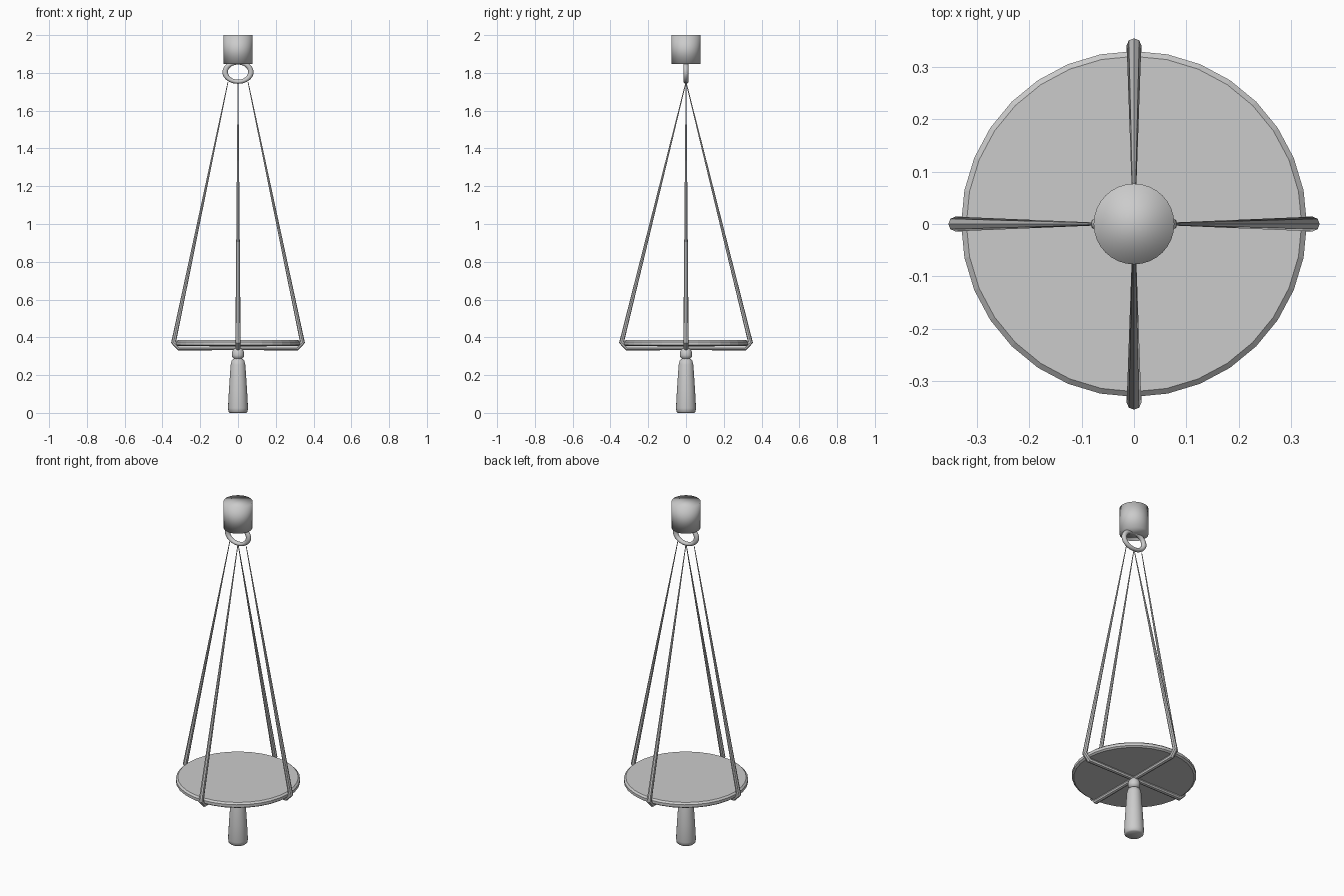
import bpy
import math
from mathutils import Vector

cube = bpy.data.objects.get("Cube")
if cube:
    bpy.data.objects.remove(cube, do_unlink=True)

GREY = (0.6, 0.6, 0.6, 1.0)
grey = bpy.data.materials.new("light_grey")
grey.use_nodes = True
grey.diffuse_color = GREY
grey.node_tree.nodes["Principled BSDF"].inputs["Base Color"].default_value = GREY


def lathe(name, profile, sides):
    """Closed solid turned about z from (radius, height) points, bottom to top."""
    verts, faces = [], []
    for r, z in profile:
        for i in range(sides):
            a = 2 * math.pi * i / sides
            verts.append((r * math.cos(a), r * math.sin(a), z))
    for k in range(len(profile) - 1):
        for i in range(sides):
            j = (i + 1) % sides
            a, b = k * sides, (k + 1) * sides
            faces.append((a + i, a + j, b + j, b + i))
    faces.append(tuple(reversed(range(sides))))
    faces.append(tuple(range(len(verts) - sides, len(verts))))
    mesh = bpy.data.meshes.new(name)
    mesh.from_pydata(verts, [], faces)
    mesh.materials.append(grey)
    obj = bpy.data.objects.new(name, mesh)
    bpy.context.collection.objects.link(obj)
    return obj


def select(obj):
    bpy.ops.object.select_all(action="DESELECT")
    obj.select_set(True)
    bpy.context.view_layer.objects.active = obj


def smooth(obj, angle=None):
    select(obj)
    if angle is None:
        bpy.ops.object.shade_smooth()
    else:
        bpy.ops.object.shade_smooth_by_angle(angle=math.radians(angle))


def cord(name, angle, top_reach):
    """Tapered cord from the ring, round the plate edge, to the centre below."""
    path = [(top_reach, 1.752, 0.002), (0.341, 0.374, 0.014),
            (0.312, 0.344, 0.014), (0, 0.344, 0.012)]
    curve = bpy.data.curves.new(name, "CURVE")
    curve.dimensions = "3D"
    curve.bevel_depth = 1.0
    curve.bevel_resolution = 2
    curve.use_fill_caps = True
    spline = curve.splines.new("POLY")
    spline.points.add(len(path) - 1)
    for point, (r, z, thickness) in zip(spline.points, path):
        point.co = (r * math.cos(angle), r * math.sin(angle), z, 1)
        point.radius = thickness
    curve.materials.append(grey)
    obj = bpy.data.objects.new(name, curve)
    bpy.context.collection.objects.link(obj)
    select(obj)
    bpy.ops.object.convert(target="MESH")
    smooth(bpy.context.object, 40)


# Ceiling cap
smooth(lathe("ceiling_cap", [(0.077, 1.846), (0.077, 2.0)], 32))

# Hanging ring, slightly flattened
bpy.ops.mesh.primitive_torus_add(major_segments=40, minor_segments=12,
                                 major_radius=0.068, minor_radius=0.0145,
                                 location=(0, 0, 1.804), rotation=(math.pi / 2, 0, 0))
ring = bpy.context.object
ring.name = "hanging_ring"
ring.scale = Vector((1, 0.75, 0.9))
ring.data.materials.append(grey)
smooth(ring)

# Round plate with chamfered rim
lathe("plate", [(0.32, 0.353), (0.33, 0.36), (0.33, 0.376), (0.32, 0.385)], 32)

# Four cords: the side pair ends on the ring flanks, the other pair at its base
for index, label in enumerate(("left", "back", "right", "front")):
    cord(label + "_cord", index * math.pi / 2, 0.0 if index % 2 else 0.053)

# Knot and tassel under the plate
smooth(lathe("knot", [(0.016, 0.28), (0.03, 0.295), (0.033, 0.305),
                      (0.031, 0.325), (0.022, 0.34), (0.01, 0.35)], 20), 60)
smooth(lathe("tassel", [(0.043, 0.0), (0.05, 0.006), (0.053, 0.025), (0.048, 0.12),
                        (0.039, 0.255), (0.033, 0.278), (0.018, 0.29)], 24), 60)
